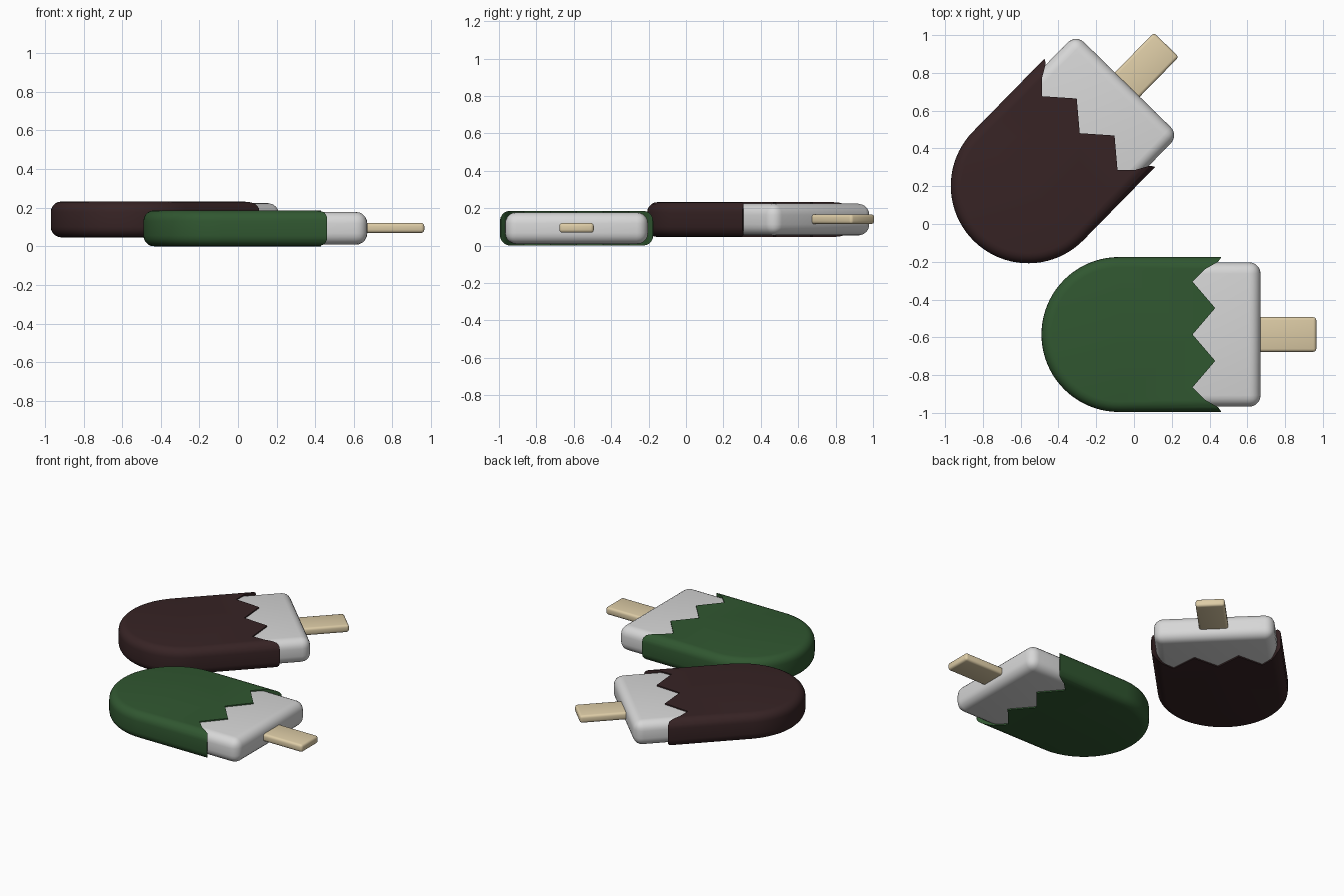
import bpy, bmesh, math
from mathutils import Matrix

if "Cube" in bpy.data.objects:
    bpy.data.objects.remove(bpy.data.objects["Cube"])


def material(name, rgb):
    m = bpy.data.materials.new(name)
    m.diffuse_color = (*rgb, 1)
    m.use_nodes = True
    m.node_tree.nodes["Principled BSDF"].inputs["Base Color"].default_value = m.diffuse_color
    return m


CREAM = material("vanilla_cream", (0.68, 0.68, 0.68))
WOOD = material("pale_wood", (0.72, 0.60, 0.38))
GREEN = material("green_coating", (0.030, 0.095, 0.030))
BROWN = material("dark_chocolate", (0.038, 0.017, 0.018))


def slab(name, outline, z0, z1, mat, bevel=0, segs=5, rim_only=False):
    """Extrude an outline upward and round its edges."""
    bm = bmesh.new()
    base = bm.faces.new([bm.verts.new((x, y, z0)) for x, y in outline])
    top = bmesh.ops.extrude_face_region(bm, geom=[base])["geom"]
    for v in top:
        if isinstance(v, bmesh.types.BMVert):
            v.co.z = z1
    if base.is_valid and not any(f is base for f in bm.faces):
        bm.faces.new(base.verts)
    bmesh.ops.recalc_face_normals(bm, faces=bm.faces)
    if bevel:
        edges = [e for e in bm.edges
                 if not rim_only or abs(e.verts[0].co.z - e.verts[1].co.z) < 1e-5]
        bmesh.ops.bevel(bm, geom=edges, offset=bevel, segments=segs,
                        profile=0.5, affect='EDGES', clamp_overlap=True)
    mesh = bpy.data.meshes.new(name)
    bm.to_mesh(mesh)
    bm.free()
    mesh.materials.append(mat)
    ob = bpy.data.objects.new(name, mesh)
    bpy.context.collection.objects.link(ob)
    return ob


def select(ob):
    bpy.ops.object.select_all(action='DESELECT')
    ob.select_set(True)
    bpy.context.view_layer.objects.active = ob


def rect(x0, x1, h):
    return [(x0, -h), (x1, -h), (x1, h), (x0, h)]


def ice_pop(prefix, coat_mat, place):
    # The origin is the centre of the round end; the stick points along +x
    R = 0.41
    arc = [(R * math.cos(a), R * math.sin(a)) for a in
           (math.pi / 2 + math.pi * i / 40 for i in range(41))]
    coat = slab(prefix + "_coating", arc + [(0.75, -R), (0.75, R)],
                0.0, 0.186, coat_mat, 0.055, 5, True)

    # Zigzag bite that trims the open end of the coating
    half = [(0.39, 0.135), (0.39, 0.28), (0.455, 0.345), (0.525, 0.385), (0.54, 0.405), (0.54, 0.5)]
    half[0] = (0.51, 0.14)
    zig = [(x, -y) for x, y in reversed(half)] + [(0.39, 0.0)] + half
    cutter = slab("zigzag_cutter", zig + [(0.9, 0.5), (0.9, -0.5)], -0.2, 0.4, coat_mat)
    select(coat)
    mod = coat.modifiers.new("zigzag", 'BOOLEAN')
    mod.operation = 'DIFFERENCE'
    mod.solver = 'EXACT'
    mod.object = cutter
    bpy.ops.object.modifier_apply(modifier=mod.name)
    bpy.data.objects.remove(cutter)

    # Cream block and wooden stick
    cream = slab(prefix + "_cream", rect(0.04, 0.75, 0.382), 0.008, 0.178, CREAM, 0.06)
    stick = slab(prefix + "_stick", rect(0.5, 1.045, 0.092), 0.069, 0.121, WOOD, 0.016, 3)

    for ob in (coat, cream, stick):
        ob.matrix_world = place
        select(ob)
        bpy.ops.object.shade_smooth_by_angle(angle=math.radians(35))


ice_pop("green_pop", GREEN, Matrix.Translation((-0.08, -0.585, 0)))
ice_pop("chocolate_pop", BROWN,
        Matrix.Translation((-0.56, 0.202, 0.046)) @ Matrix.Rotation(math.radians(45.6), 4, 'Z'))
